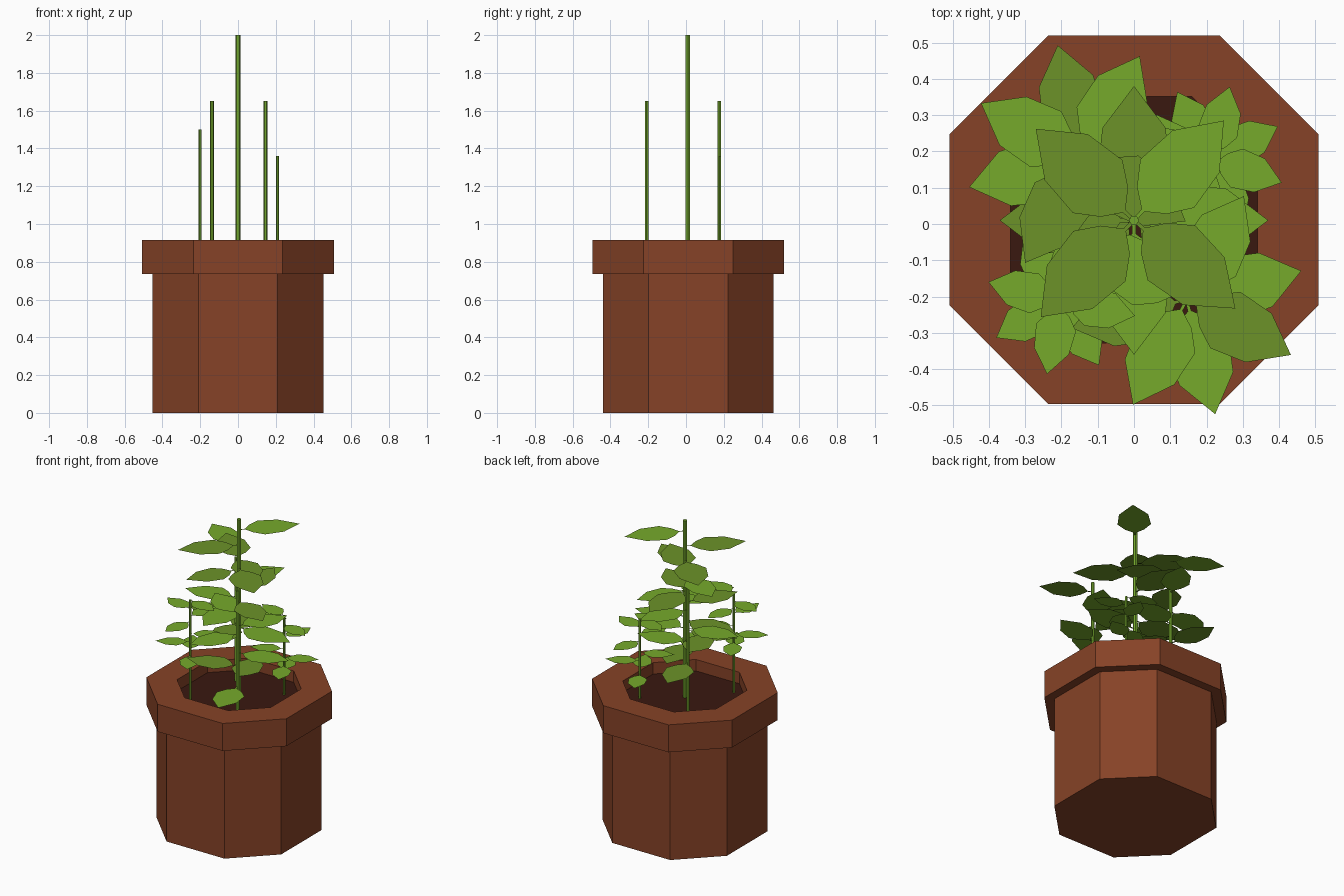
import bpy, bmesh
from math import radians, sin, cos, pi

if "Cube" in bpy.data.objects:
    bpy.data.objects.remove(bpy.data.objects["Cube"])


def material(name, rgb):
    m = bpy.data.materials.new(name)
    m.diffuse_color = (*rgb, 1)
    m.use_nodes = True
    m.node_tree.nodes["Principled BSDF"].inputs["Base Color"].default_value = m.diffuse_color
    return m


CLAY = material("clay", (0.24, 0.055, 0.02))
SOIL = material("soil", (0.042, 0.009, 0.005))
STEM = material("stem_green", (0.17, 0.38, 0.025))
LIGHT = material("leaf_light", (0.18, 0.40, 0.024))
DARK = material("leaf_dark", (0.15, 0.29, 0.022))


def finish(name, bm, mats):
    me = bpy.data.meshes.new(name)
    bm.to_mesh(me)
    bm.free()
    for m in mats:
        me.materials.append(m)
    ob = bpy.data.objects.new(name, me)
    bpy.context.collection.objects.link(ob)
    return ob


CY = 0.012  # depth centre of the pot


def octagon(bm, r, z):
    k = 0.465 * r
    pts = [(k, -r), (r, -k), (r, k), (k, r), (-k, r), (-r, k), (-r, -k), (-k, -r)]
    return [bm.verts.new((x, y + CY, z)) for x, y in pts]


# Pot: octagonal rings from the base, around the rim and down to the soil
bm = bmesh.new()
profile = [(0.452, 0), (0.452, 0.735), (0.508, 0.735), (0.508, 0.915),
           (0.34, 0.915), (0.34, 0.84)]
rings = [octagon(bm, r, z) for r, z in profile]
for a, b in zip(rings, rings[1:]):
    for i in range(8):
        j = (i + 1) % 8
        bm.faces.new((a[i], a[j], b[j], b[i]))
bm.faces.new(rings[0][::-1])
finish("pot", bm, [CLAY])

# Soil surface
bm = bmesh.new()
bm.faces.new(octagon(bm, 0.34, 0.84))
finish("soil", bm, [SOIL])


# Stem: thin six-sided rod
def stem(name, x, y, r, top):
    bm = bmesh.new()
    low, high = [[bm.verts.new((x + r * cos(i * pi / 3), y + r * sin(i * pi / 3), z))
                  for i in range(6)] for z in (0.84, top)]
    for i in range(6):
        j = (i + 1) % 6
        bm.faces.new((low[i], low[j], high[j], high[i]))
    bm.faces.new(high)
    finish(name, bm, [STEM])


# Leaf half outline (along, half width) for a leaf of unit length
HALF = [(0, 0.014), (0.1, 0.014), (0.2, 0.15), (0.37, 0.27), (0.69, 0.235)]
OUTLINE = [(a, -w) for a, w in HALF] + [(1, 0)] + [(a, w) for a, w in HALF[::-1]]
# Angle and height above the lowest leaf
WHORL = [(48, 0.64), (226, 0.54), (137, 0.45), (-41, 0.39),
         (90, 0.25), (270, 0.15), (180, 0.06), (0, 0)]


# Leaves of one plant: flat blades turned around the stem
def leaves(name, x, y, z0, turn, scale, tones):
    bm = bmesh.new()
    length = 0.37 * scale
    for (ang, h), tone in zip(WHORL, tones):
        c, s = cos(radians(ang + turn)), sin(radians(ang + turn))
        vs = [bm.verts.new((x + length * (a * c - w * s),
                            y + length * (a * s + w * c), z0 + h * scale))
              for a, w in OUTLINE]
        bm.faces.new(vs).material_index = int(tone == "D")
    finish(name, bm, [LIGHT, DARK])


# Plants: name, x, y, stem radius, stem top, lowest leaf, turn, leaf scale, leaf tones
PLANTS = [
    ("centre", 0, 0.01, 0.014, 2.0, 1.29, 0, 1.0, "LDDDDLDL"),
    ("back_left", -0.137, 0.175, 0.011, 1.65, 1.17, 103, 0.88, "LDDLLLDD"),
    ("front_right", 0.145, -0.208, 0.011, 1.65, 1.025, -76, 0.88, "DLLLLDDL"),
    ("front_left", -0.2, -0.21, 0.008, 1.5, 1.14, -60, 0.56, "LLLLLLLL"),
    ("back_right", 0.21, 0.178, 0.008, 1.36, 1.0, 116, 0.56, "LLLLLLLL"),
]
for name, x, y, r, top, z0, turn, scale, tones in PLANTS:
    stem(name + "_stem", x, y, r, top)
    leaves(name + "_leaves", x, y, z0, turn, scale, tones)
